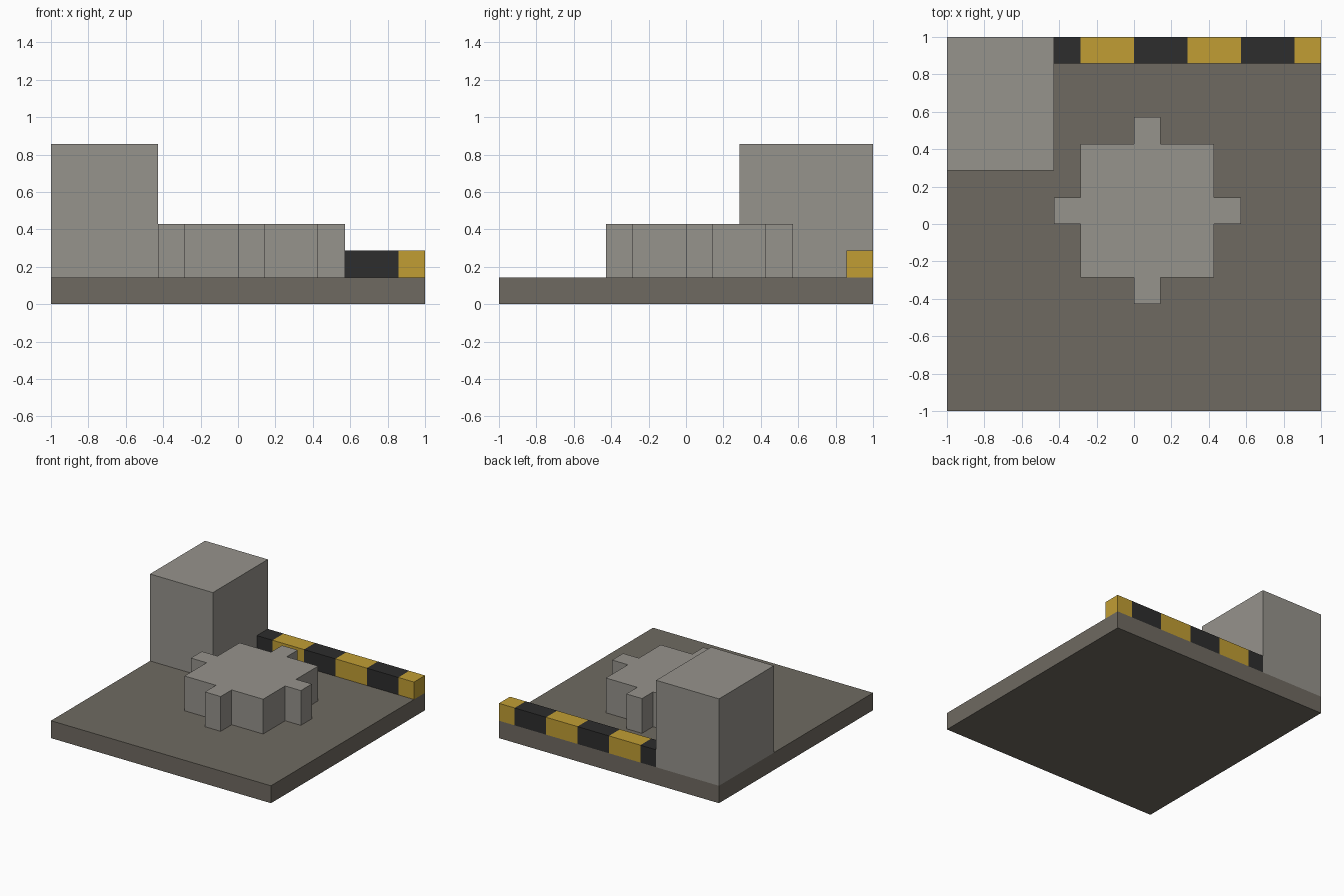
import bpy
import bmesh

cube = bpy.data.objects.get("Cube")
if cube:
    bpy.data.objects.remove(cube, do_unlink=True)

U = 1 / 7  # grid module: the base is 14 modules wide


def material(name, rgb):
    """Flat material from 0-255 sRGB values."""
    lin = [((c / 255 + 0.055) / 1.055) ** 2.4 for c in rgb]
    mat = bpy.data.materials.new(name)
    mat.use_nodes = True
    mat.diffuse_color = (*lin, 1)
    bsdf = mat.node_tree.nodes["Principled BSDF"]
    bsdf.inputs["Base Color"].default_value = (*lin, 1)
    bsdf.inputs["Roughness"].default_value = 0.9
    return mat


def prism(name, outline, z0, z1, mat):
    """Extrude an anticlockwise outline, all measured in modules."""
    bm = bmesh.new()
    face = bm.faces.new([bm.verts.new((x * U, y * U, z0 * U)) for x, y in outline])
    top = bmesh.ops.extrude_face_region(bm, geom=[face], use_keep_orig=True)["geom"]
    verts = [v for v in top if isinstance(v, bmesh.types.BMVert)]
    bmesh.ops.translate(bm, verts=verts, vec=(0, 0, (z1 - z0) * U))
    bmesh.ops.recalc_face_normals(bm, faces=bm.faces)
    mesh = bpy.data.meshes.new(name)
    bm.to_mesh(mesh)
    bm.free()
    mesh.materials.append(mat)
    obj = bpy.data.objects.new(name, mesh)
    bpy.context.collection.objects.link(obj)
    return obj


def box(name, x0, x1, y0, y1, z0, z1, mat):
    return prism(name, [(x0, y0), (x1, y0), (x1, y1), (x0, y1)], z0, z1, mat)


floor_grey = material("dark warm grey", (111, 106, 97))
metal_grey = material("light warm grey", (150, 147, 140))
black = material("hazard black", (45, 45, 45))
yellow = material("hazard yellow", (193, 158, 52))

# Base slab and corner tower
box("base_slab", -7, 7, -7, 7, 0, 1, floor_grey)
box("corner_tower", -7, -3, 2, 7, 1, 6, metal_grey)

# Cog block: a quarter outline turned four times about its centre
quarter = [(3.5, -0.5), (3.5, 0.5), (2.5, 0.5), (2.5, 2.5), (0.5, 2.5)]
outline = []
for _ in range(4):
    outline += quarter
    quarter = [(-y, x) for x, y in quarter]
prism("cog_block", [(x + 0.5, y + 0.5) for x, y in outline], 1, 3, metal_grey)

# Striped barrier along the back edge
edges = [-3, -2, 0, 2, 4, 6, 7]
for i, (x0, x1) in enumerate(zip(edges, edges[1:])):
    box(f"barrier_segment_{i + 1}", x0, x1, 6, 7, 1, 2, yellow if i % 2 else black)
